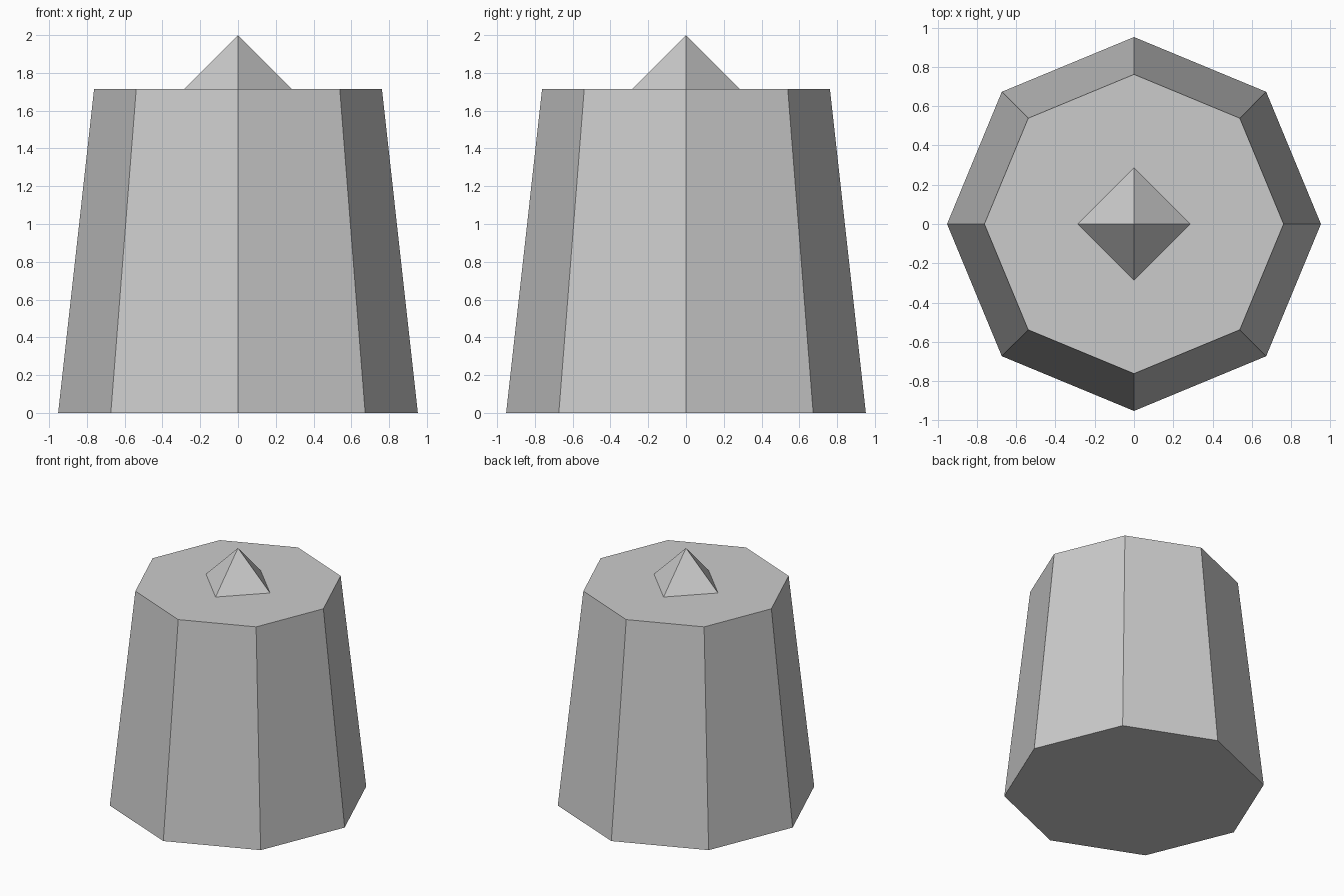
import bpy, bmesh
from mathutils import Vector

if "Cube" in bpy.data.objects:
    bpy.data.objects.remove(bpy.data.objects["Cube"])

BODY_H = 1.714
TIP = 2.0 - BODY_H

# Tapered eight-sided body, corners on the axes
bpy.ops.mesh.primitive_cone_add(vertices=8, radius1=0.952, radius2=0.762,
                                depth=BODY_H, location=(0, 0, BODY_H / 2))
bpy.context.object.name = "tapered_body"

# Eight-faced finial, its lower half sunk into the body
bm = bmesh.new()
for axis in range(3):
    for sign in (-1, 1):
        corner = Vector((0, 0, 0))
        corner[axis] = sign * TIP
        bm.verts.new(corner)
bmesh.ops.convex_hull(bm, input=bm.verts[:])
bmesh.ops.recalc_face_normals(bm, faces=bm.faces[:])
mesh = bpy.data.meshes.new("top_finial")
bm.to_mesh(mesh)
bm.free()
finial = bpy.data.objects.new("top_finial", mesh)
finial.location.z = BODY_H
bpy.context.collection.objects.link(finial)
